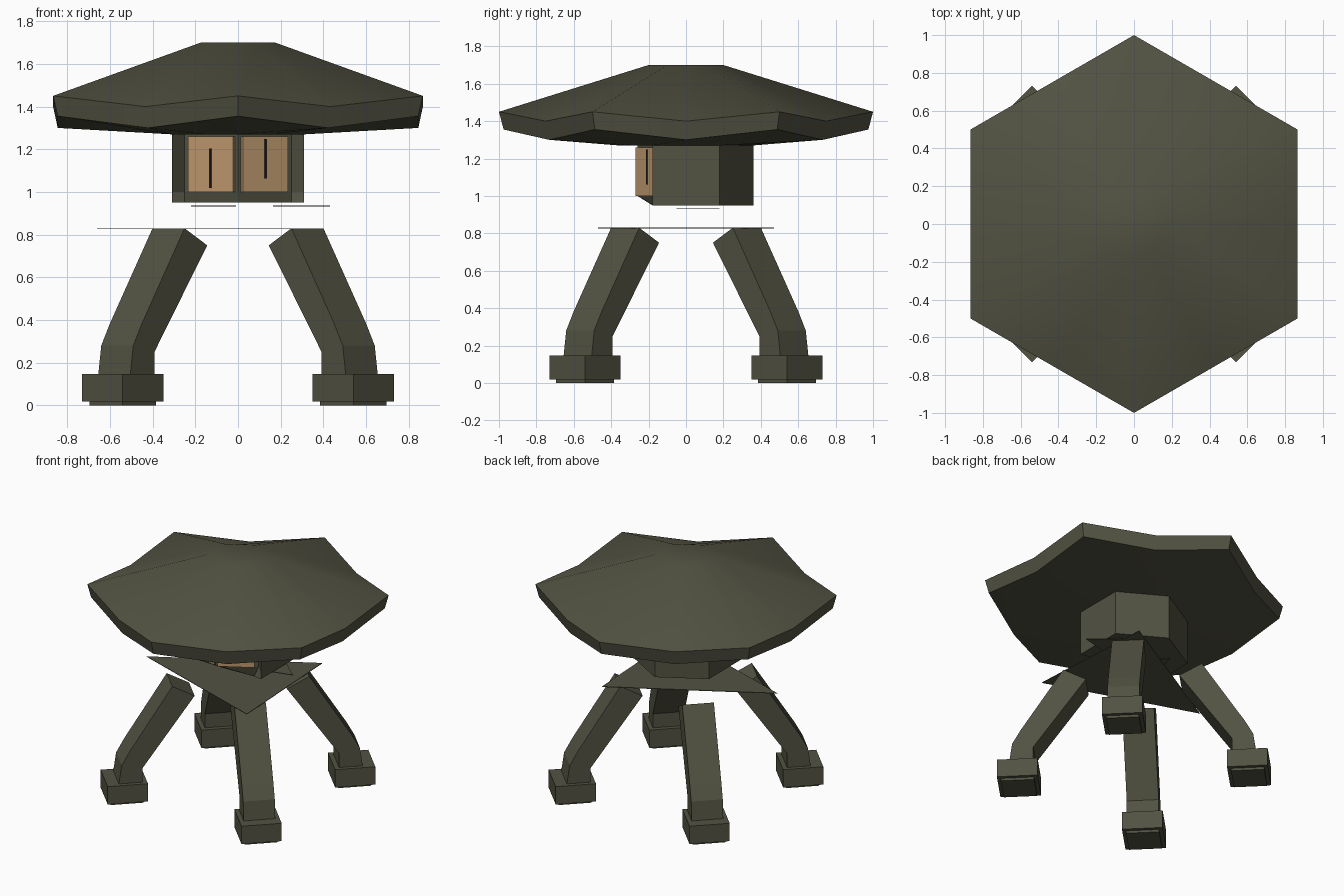
import bpy, math
from math import sin, cos, radians, sqrt

cube = bpy.data.objects.get("Cube")
if cube:
    bpy.data.objects.remove(cube, do_unlink=True)


def material(name, rgb):
    m = bpy.data.materials.new(name)
    m.use_nodes = True
    m.diffuse_color = (*rgb, 1)
    bsdf = m.node_tree.nodes["Principled BSDF"]
    bsdf.inputs["Base Color"].default_value = (*rgb, 1)
    bsdf.inputs["Roughness"].default_value = 0.9
    return m


OLIVE = material("dark olive", (0.085, 0.085, 0.055))
TAN = material("tan window", (0.52, 0.32, 0.16))
DARK = material("dark slit", (0.012, 0.011, 0.009))


def loft(name, rings, mat, smooth=None):
    """Skin equal-sized rings of points and cap both ends."""
    n = len(rings[0])
    verts = [p for ring in rings for p in ring]
    faces = []
    for k in range(len(rings) - 1):
        for i in range(n):
            j = (i + 1) % n
            faces.append((k * n + i, k * n + j, (k + 1) * n + j, (k + 1) * n + i))
    faces.append(tuple(reversed(range(n))))
    faces.append(tuple(range(len(verts) - n, len(verts))))
    mesh = bpy.data.meshes.new(name)
    mesh.from_pydata(verts, [], faces)
    mesh.materials.append(mat)
    ob = bpy.data.objects.new(name, mesh)
    bpy.context.collection.objects.link(ob)
    bpy.ops.object.select_all(action='DESELECT')
    bpy.context.view_layer.objects.active = ob
    ob.select_set(True)
    bpy.ops.object.mode_set(mode='EDIT')
    bpy.ops.mesh.select_all(action='SELECT')
    bpy.ops.mesh.normals_make_consistent(inside=False)
    bpy.ops.object.mode_set(mode='OBJECT')
    if smooth:
        bpy.ops.object.shade_smooth_by_angle(angle=radians(smooth))
    return ob


def box(name, size, loc, mat, turn=0):
    sx, sy, sz = (s / 2 for s in size)
    base = [(-sx, -sy), (sx, -sy), (sx, sy), (-sx, sy)]
    ob = loft(name, [[(x, y, z) for x, y in base] for z in (-sz, sz)], mat)
    ob.location = loc
    ob.rotation_euler.z = turn
    return ob


# Hexagonal roof: corners sweep upward, edge middles dip
def hex_ring(radius, z_corner, z_middle):
    ring = []
    for i in range(12):
        a = radians(30 * i + 30)
        corner = i % 2 == 0
        r = radius if corner else radius * cos(radians(30))
        ring.append((r * cos(a), r * sin(a), z_corner if corner else z_middle))
    return ring


loft("roof", [hex_ring(0.36, 1.27, 1.27), hex_ring(0.975, 1.355, 1.30),
              hex_ring(1.0, 1.45, 1.40), hex_ring(0.2, 1.70, 1.70)], OLIVE, 45)


# Cabin: hexagonal room with a recessed, pointed front and a sloped sill
def cabin_ring(z, front, side):
    half = [(0.25, side), (0.31, -0.18), (0.31, 0.18)]
    pts = [(0, front)] + half + [(0, 0.36)] + [(-x, y) for x, y in reversed(half)]
    return [(x, y, z) for x, y in pts]


loft("cabin", [cabin_ring(0.95, -0.18, -0.17), cabin_ring(1.0, -0.26, -0.12),
               cabin_ring(1.28, -0.26, -0.12)], OLIVE)

# Window panels with a narrow vertical slit
for s, label, slit_z in ((1, "left", 1.155), (-1, "right", 1.11)):
    turn = s * radians(30)
    box(label + "_window", (0.245, 0.02, 0.26), (s * 0.124, -0.199, 1.13), TAN, turn)
    box(label + "_window_slit", (0.01, 0.008, 0.185),
        (s * 0.129, -0.207, slit_z), DARK, turn)


# Thin loose platform pieces below the cabin
def plate(name, pts, z):
    loft(name, [[(x, y, z + d) for x, y in pts] for d in (-0.002, 0.002)], OLIVE)


plate("platform", [(-0.66, -0.11), (0.40, -0.47), (0.35, 0.47)], 0.828)
plate("left_step", [(0.165, -0.05), (0.43, 0.02), (0.25, 0.18)], 0.934)
plate("right_step", [(-0.22, -0.05), (-0.01, 0.02), (-0.16, 0.18)], 0.934)

# Four bent legs with block feet, set along the diagonals
LEG = [(0.31, 0.75), (0.46, 0.83), (0.745, 0.38), (0.80, 0.28),
       (0.82, 0.14), (0.66, 0.14), (0.66, 0.25)]
for k, label in enumerate(("back_left", "back_right", "front_right", "front_left")):
    a = radians(45 + 90 * k)
    leg = loft(label + "_leg", [[(r, t, z) for r, z in LEG] for t in (-0.106, 0.106)], OLIVE)
    leg.rotation_euler.z = a
    d = 0.54 * sqrt(2)
    where = (d * cos(a), d * sin(a))
    box(label + "_foot", (0.27, 0.27, 0.13), (*where, 0.083), OLIVE, a)
    box(label + "_sole", (0.22, 0.22, 0.03), (*where, 0.015), OLIVE, a)
